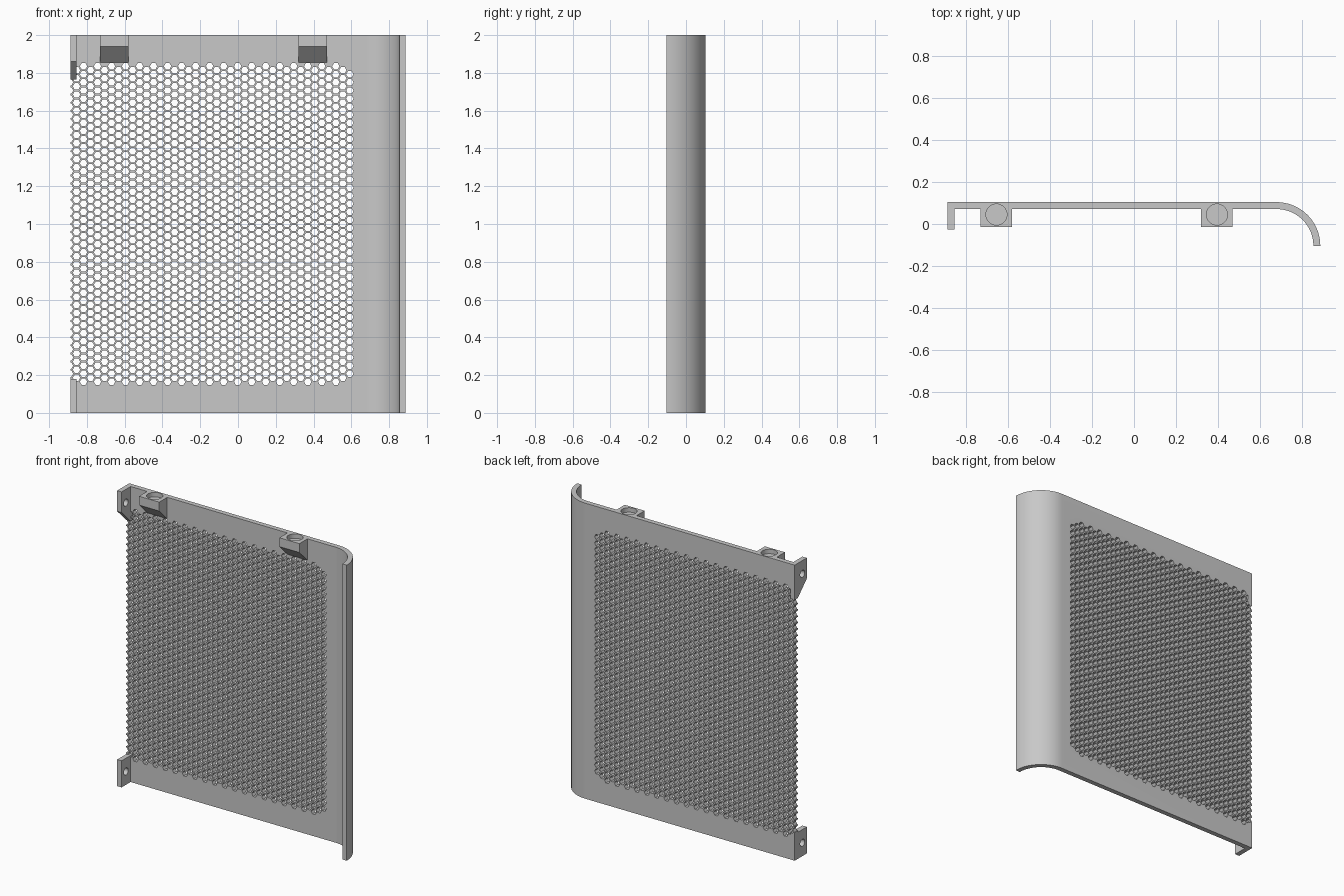
import bpy, bmesh, math
from mathutils import Vector

cube = bpy.data.objects.get("Cube")
if cube:
    bpy.data.objects.remove(cube, do_unlink=True)

HALF_W, HALF_D, HEIGHT, WALL = 0.887, 0.104, 2.0, 0.033
INNER_Y = HALF_D - WALL            # inner face of the flat sheet
OUTER_R = 2 * HALF_D               # rolled side edge
ROLL_X = HALF_W - OUTER_R

grey = bpy.data.materials.new("light_grey")
grey.use_nodes = True
grey.diffuse_color = (0.58, 0.58, 0.58, 1)
grey.node_tree.nodes["Principled BSDF"].inputs["Base Color"].default_value = grey.diffuse_color


def add_prism(bm, points, axis, low, high):
    """Extrude a 2D outline along one axis; outline uses the other two in order."""
    def place(p, t):
        c = list(p)
        c.insert(axis, t)
        return Vector(c)
    face = bm.faces.new([bm.verts.new(place(p, low)) for p in points])
    top = bmesh.ops.extrude_face_region(bm, geom=[face])["geom"]
    shift = place((0, 0), high - low)
    bmesh.ops.translate(bm, vec=shift, verts=[v for v in top if isinstance(v, bmesh.types.BMVert)])


def make(name, prisms):
    bm = bmesh.new()
    for args in prisms:
        add_prism(bm, *args)
    bmesh.ops.recalc_face_normals(bm, faces=bm.faces[:])
    mesh = bpy.data.meshes.new(name)
    bm.to_mesh(mesh)
    bm.free()
    mesh.materials.append(grey)
    ob = bpy.data.objects.new(name, mesh)
    bpy.context.collection.objects.link(ob)
    return ob


def activate(ob):
    bpy.ops.object.select_all(action='DESELECT')
    ob.select_set(True)
    bpy.context.view_layer.objects.active = ob


def cut(ob, prisms):
    cutter = make("cutter", prisms)
    cutter.hide_render = True
    mod = ob.modifiers.new("cut", 'BOOLEAN')
    mod.operation, mod.solver, mod.object = 'DIFFERENCE', 'MANIFOLD', cutter
    activate(ob)
    bpy.ops.object.modifier_apply(modifier=mod.name)
    bpy.data.objects.remove(cutter, do_unlink=True)


def circle(u, v, r, sides):
    return [(u + r * math.cos(math.tau * i / sides), v + r * math.sin(math.tau * i / sides))
            for i in range(sides)]


def arc(r, steps=24):
    return [(ROLL_X + r * math.sin(a), -HALF_D + r * math.cos(a))
            for a in (math.pi / 2 * i / steps for i in range(steps + 1))]


# Sheet with a rolled side edge
outline = [(-HALF_W, INNER_Y), (-HALF_W, HALF_D)] + arc(OUTER_R) + arc(OUTER_R - WALL)[::-1]
panel = make("perforated_panel", [(outline, 2, 0, HEIGHT)])

# Honeycomb vent: staggered hexagonal holes, open along the straight side
STEP, LAST = 0.0371, 40
PITCH = STEP * 2 / math.sqrt(3)
holes = []
for col in range(LAST + 1):
    x = -0.892 + col * STEP
    rows = 39 if col % 2 else 40
    if col in (0, LAST):
        rows = 38
    for row in range(rows):
        z = 1.0 + (row - (rows - 1) / 2) * PITCH
        holes.append((circle(x, z, 0.0195, 6), 1, 0.0, 0.2))
cut(panel, holes)

# Round pockets shared by the top blocks and the sheet behind them
POCKET_X = (-0.655, 0.395)
pockets = [(circle(x, 0.045, 0.05, 32), 2, HEIGHT - 0.03, HEIGHT + 0.1) for x in POCKET_X]
cut(panel, pockets)

# Top blocks with sloped undersides
BLOCK_Y = -0.015
for side, x in zip(("right", "left"), POCKET_X):
    profile = [(INNER_Y, HEIGHT), (BLOCK_Y, HEIGHT), (BLOCK_Y, 1.94), (INNER_Y, 1.855)]
    block = make(side + "_pocket_block", [(profile, 0, x - 0.075, x + 0.075)])
    cut(block, pockets)
    activate(block)
    bpy.ops.object.shade_smooth_by_angle()

# Side tabs with bolt holes
TAB_Y = -0.025
tabs = {
    "upper_tab": ([(HALF_D, HEIGHT), (TAB_Y, HEIGHT), (TAB_Y, 1.86), (INNER_Y, 1.765), (HALF_D, 1.765)], 1.91),
    "lower_tab": ([(HALF_D, 0), (TAB_Y, 0), (TAB_Y, 0.18), (HALF_D, 0.18)], 0.09),
}
for name, (profile, bolt_z) in tabs.items():
    tab = make(name, [(profile, 0, -HALF_W, -HALF_W + WALL)])
    cut(tab, [(circle(0.022, bolt_z, 0.024, 24), 0, -1, -0.8)])
    activate(tab)
    bpy.ops.object.shade_smooth_by_angle()

activate(panel)
bpy.ops.object.shade_smooth_by_angle()
